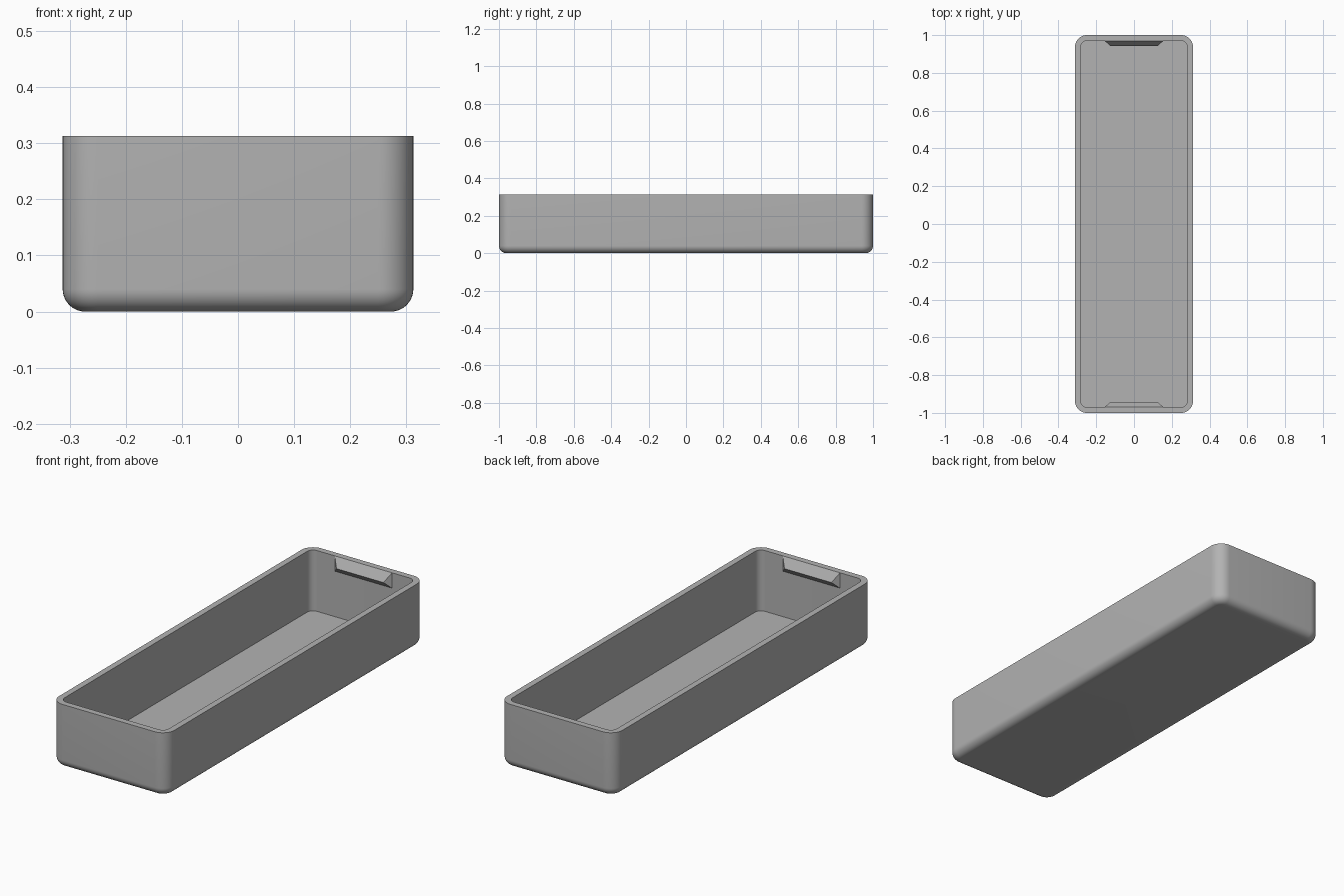
import bpy, bmesh, math

if "Cube" in bpy.data.objects:
    bpy.data.objects.remove(bpy.data.objects["Cube"], do_unlink=True)

HALF_X, HALF_Y, HEIGHT = 0.3125, 1.0, 0.3125
WALL, FLOOR = 0.03, 0.015
CORNER, FILLET, STEPS = 0.0625, 0.04, 10

grey = bpy.data.materials.new("plain grey")
grey.use_nodes = True
colour = (0.45, 0.45, 0.45, 1)
grey.diffuse_color = colour
grey.node_tree.nodes["Principled BSDF"].inputs["Base Color"].default_value = colour


def make_object(name, bm):
    bmesh.ops.recalc_face_normals(bm, faces=bm.faces)
    mesh = bpy.data.meshes.new(name)
    bm.to_mesh(mesh)
    bm.free()
    mesh.materials.append(grey)
    obj = bpy.data.objects.new(name, mesh)
    bpy.context.collection.objects.link(obj)
    return obj


def rounded_ring(bm, inset, z):
    """Rounded rectangle of vertices, moved in from the outer wall."""
    r = CORNER - inset
    cx, cy = HALF_X - CORNER, HALF_Y - CORNER
    ring = []
    for k, (sx, sy) in enumerate([(1, 1), (-1, 1), (-1, -1), (1, -1)]):
        for i in range(STEPS + 1):
            a = (k + i / STEPS) * math.pi / 2
            ring.append(bm.verts.new((sx * cx + r * math.cos(a), sy * cy + r * math.sin(a), z)))
    return ring


# Tray: bottom fillet, outer wall, rim, inner wall and floor as one skin
bm = bmesh.new()
profile = []
for i in range(STEPS + 1):
    a = i / STEPS * math.pi / 2
    profile.append((FILLET * (1 - math.sin(a)), FILLET * (1 - math.cos(a))))
profile += [(0, HEIGHT), (WALL, HEIGHT), (WALL, FLOOR)]
rings = [rounded_ring(bm, inset, z) for inset, z in profile]
for low, high in zip(rings, rings[1:]):
    for i in range(len(low)):
        j = (i + 1) % len(low)
        bm.faces.new((low[i], low[j], high[j], high[i]))
bm.faces.new(rings[0])
bm.faces.new(rings[-1])
tray = make_object("tray", bm)
bpy.context.view_layer.objects.active = tray
tray.select_set(True)
bpy.ops.object.shade_smooth_by_angle(angle=math.radians(35))
tray.select_set(False)

# Catches: tapered wedges on the inside of both end walls
for name, side in (("front_catch", -1), ("back_catch", 1)):
    bm = bmesh.new()
    wall_y = side * (HALF_Y - WALL)
    points = []
    for half, y, z in ((0.155, wall_y, HEIGHT),
                       (0.127, wall_y - side * 0.027, HEIGHT - 0.045),
                       (0.155, wall_y, HEIGHT - 0.075)):
        points.append([bm.verts.new((sx * half, y, z)) for sx in (-1, 1)])
    for i in range(3):
        a, b = points[i], points[(i + 1) % 3]
        bm.faces.new((a[0], a[1], b[1], b[0]))
    for end in (0, 1):
        bm.faces.new([p[end] for p in points])
    make_object(name, bm)
